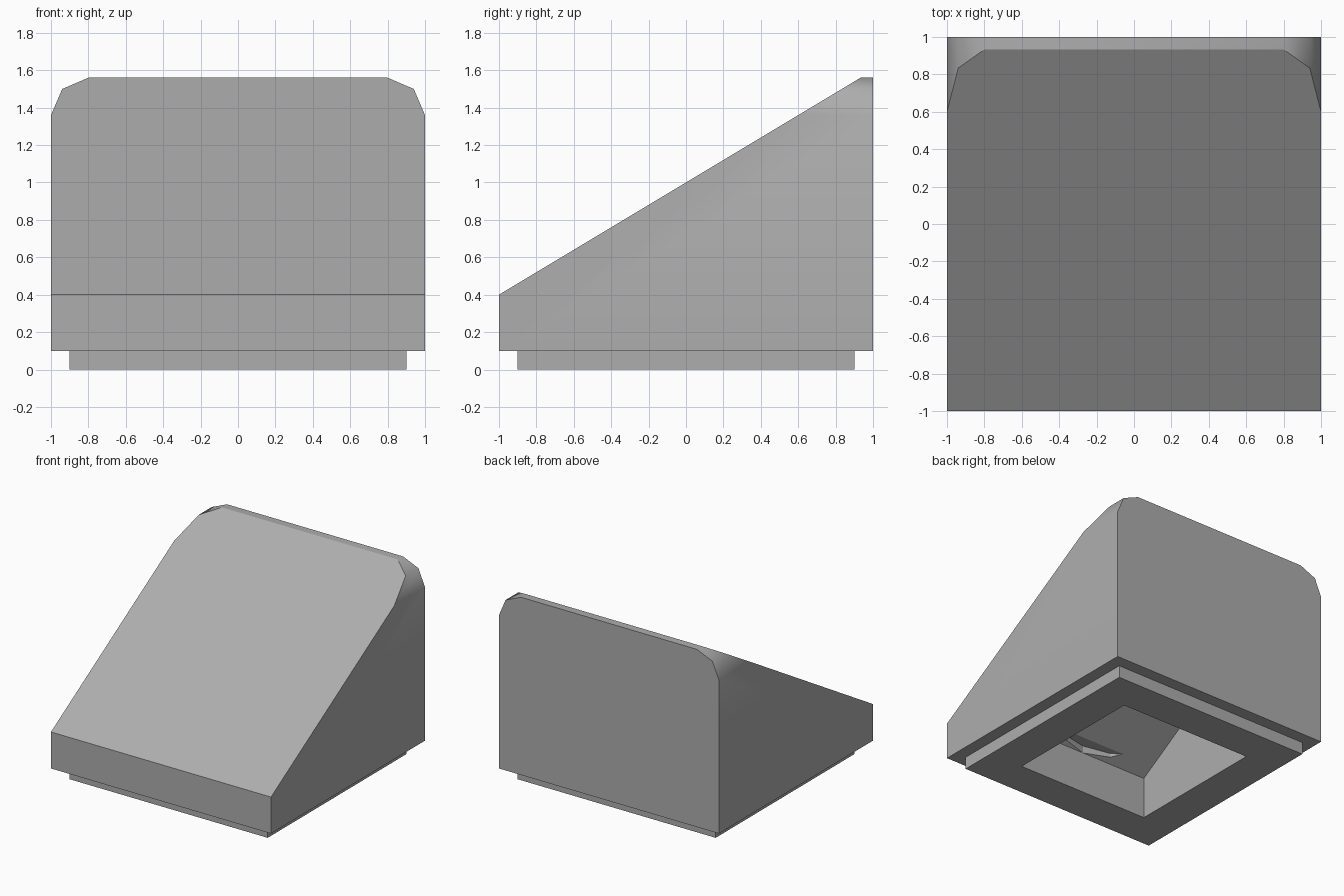
import bpy, bmesh
from mathutils import Vector

if "Cube" in bpy.data.objects:
    bpy.data.objects.remove(bpy.data.objects["Cube"])

mat = bpy.data.materials.new("plain grey")
mat.diffuse_color = (0.42, 0.42, 0.42, 1)
mat.use_nodes = True
mat.node_tree.nodes["Principled BSDF"].inputs["Base Color"].default_value = mat.diffuse_color


def make(name, bm):
    bmesh.ops.recalc_face_normals(bm, faces=bm.faces)
    mesh = bpy.data.meshes.new(name)
    bm.to_mesh(mesh)
    bm.free()
    mesh.materials.append(mat)
    ob = bpy.data.objects.new(name, mesh)
    bpy.context.collection.objects.link(ob)
    return ob


def prism(name, points, offset, slope=None):
    """Extrude a closed outline, optionally trimmed by a plane (z at y=0) rising at 0.6."""
    bm = bmesh.new()
    face = bm.faces.new([bm.verts.new(p) for p in points])
    ext = bmesh.ops.extrude_face_region(bm, geom=[face])
    bmesh.ops.translate(bm, vec=offset,
                        verts=[v for v in ext["geom"] if isinstance(v, bmesh.types.BMVert)])
    if slope is not None:
        cut = bmesh.ops.bisect_plane(bm, geom=bm.verts[:] + bm.edges[:] + bm.faces[:],
                                     plane_co=(0, 0, slope), plane_no=(0, -0.6, 1),
                                     clear_outer=True)
        bmesh.ops.edgeloop_fill(bm, edges=[e for e in cut["geom_cut"]
                                           if isinstance(e, bmesh.types.BMEdge)])
    return make(name, bm)


def square(h, z):
    return [(-h, -h, z), (h, -h, z), (h, h, z), (-h, h, z)]


# Body: rounded-corner front outline, cut by the slope
right = [(1, 0.1), (1, 1.36), (0.94, 1.5), (0.8, 1.56)]
outline = right + [(-x, z) for x, z in reversed(right)]
body = prism("slope_body", [(x, -1, z) for x, z in outline], (0, 2, 0), slope=1.0)

# Bottom lip, sloped hollow and round socket
lip = prism("bottom_lip", square(0.9, 0), (0, 0, 0.25))
hollow = prism("hollow_cutter", square(0.6, -0.2), (0, 0, 2), slope=0.7)
bm = bmesh.new()
bmesh.ops.create_cone(bm, cap_ends=True, segments=16, radius1=0.6, radius2=0.6, depth=0.3)
bmesh.ops.translate(bm, vec=(0, 0, 0.25), verts=bm.verts)
socket = make("socket_cutter", bm)

bpy.context.view_layer.objects.active = body
for tool, op in ((lip, "UNION"), (hollow, "DIFFERENCE"), (socket, "DIFFERENCE")):
    mod = body.modifiers.new(tool.name, "BOOLEAN")
    mod.object, mod.operation, mod.solver = tool, op, "EXACT"
    bpy.ops.object.modifier_apply(modifier=mod.name)
    bpy.data.objects.remove(tool)

# Smooth only the rounded upper corners
bm = bmesh.new()
bm.from_mesh(body.data)
for f in bm.faces:
    f.smooth = True
for e in bm.edges:
    a, b = (v.co for v in e.verts)
    along_y = abs((b - a).normalized().y) > 0.99
    e.smooth = along_y and min(abs(a.x), abs(b.x)) > 0.75 and a.z > 1.3
bm.to_mesh(body.data)
bm.free()
